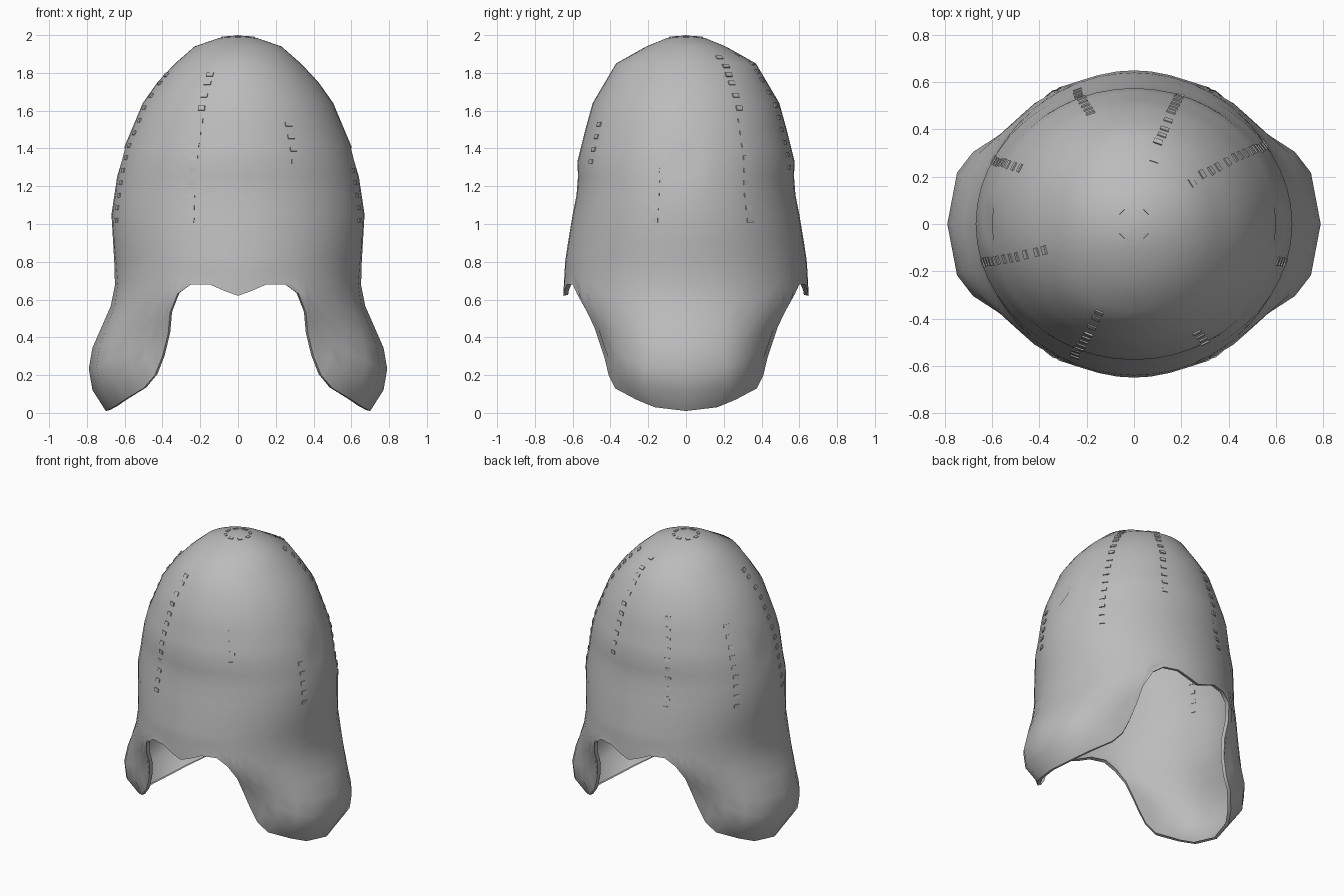
import bpy, bmesh, math
from mathutils import Vector, Matrix

cube = bpy.data.objects.get("Cube")
if cube:
    bpy.data.objects.remove(cube)

grey = bpy.data.materials.new("soft_grey")
grey.use_nodes = True
colour = (0.5, 0.5, 0.5, 1)
grey.diffuse_color = colour
grey.node_tree.nodes["Principled BSDF"].inputs["Base Color"].default_value = colour

# Half widths across (x) and deep (y) at each height, as (z, size)
WIDE = [(2, 0), (1.985, .1), (1.94, .23), (1.8, .39), (1.65, .5), (1.4, .605), (1.25, .64),
        (1.05, .67), (.8, .655), (.62, .65), (.3, .79), (.16, .79), (.07, .745), (.01, .7)]
DEEP = [(2, 0), (1.985, .1), (1.94, .21), (1.85, .37), (1.63, .5), (1.33, .575), (1.2, .57),
        (1, .61), (.8, .64), (.62, .65), (.5, .56), (.36, .47), (.24, .455), (.13, .43), (.01, .28)]
SQUARE = [(2, 2), (.7, 2), (.3, 2.7), (0, 2.7)]

# Lower edge from the front middle round to the flap tip, as (x, z)
EDGE = [(0, .62), (.07, .645), (.15, .68), (.25, .68), (.32, .63), (.36, .53), (.37, .42),
        (.4, .3), (.44, .2), (.5, .13), (.6, .07), (.66, .03), (.7, .01)]
ROWS = [2, 1.985, 1.94, 1.85, 1.75, 1.64, 1.52, 1.41, 1.33, 1.25, 1.15, 1.05, .9]
FLAP_STEPS = 8


def at(table, z):
    for (z0, a), (z1, b) in zip(table, table[1:]):
        if z >= z1:
            return a + (b - a) * min(1, (z0 - z) / (z0 - z1))
    return table[-1][1]


def shell(t, z):
    """Point on the hat; t runs from the front (0) to the left side (pi/2)."""
    p = 2 / at(SQUARE, z)
    s, c = math.sin(t), math.cos(t)
    return Vector((at(WIDE, z) * math.copysign(abs(s) ** p, s),
                   -at(DEEP, z) * math.copysign(abs(c) ** p, c), z))


def finish(name, bm):
    mesh = bpy.data.meshes.new(name)
    bm.to_mesh(mesh)
    bm.free()
    mesh.materials.append(grey)
    ob = bpy.data.objects.new(name, mesh)
    bpy.context.collection.objects.link(ob)
    return ob


# Hat: one quarter, mirrored both ways
bm = bmesh.new()
columns = []
for j, (ex, ez) in enumerate(EDGE):
    t = math.pi / 2 * j / (len(EDGE) - 1)
    t_edge = math.asin(min(1, (ex / at(WIDE, ez)) ** (at(SQUARE, ez) / 2)))
    col = [shell(t, z) for z in ROWS]
    for k in range(1, FLAP_STEPS + 1):
        f = k / FLAP_STEPS
        col.append(shell(t + (t_edge - t) * f, ROWS[-1] + (ez - ROWS[-1]) * f))
    if j == len(EDGE) - 1:
        col[ROWS.index(1.33)].x -= .03          # pinched side vent
    rim = col[-1]
    col.append(Vector((rim.x * .97, rim.y * .96, rim.z + .005)))   # turned-in rim
    for p in col:
        if j == 0:
            p.x = 0
        if j == len(EDGE) - 1:
            p.y = 0
    columns.append([bm.verts.new(p) for p in col])
for a, b in zip(columns, columns[1:]):
    for i in range(len(a) - 1):
        bm.faces.new((a[i], a[i + 1], b[i + 1], b[i]))
bmesh.ops.remove_doubles(bm, verts=bm.verts, dist=.0005)
hat = finish("hat_shell", bm)
mirror = hat.modifiers.new("mirror", 'MIRROR')
mirror.use_axis = (True, True, False)
mirror.merge_threshold = .001

# Stitches: small plates lying on the shell along eight seams
bm = bmesh.new()


def stitch(a, z, size):
    t = a + math.pi / 2
    p = shell(t, z)
    side = (shell(t + .02, z) - shell(t - .02, z)).normalized()
    up = (shell(t, z + .01) - shell(t, z - .01)).normalized()
    out = side.cross(up).normalized()
    frame = Matrix((side, out, side.cross(out))).transposed().to_4x4()
    place = Matrix.Translation(p) @ frame @ Matrix.Diagonal((*size, 1))
    bmesh.ops.create_cube(bm, size=1, matrix=place)


SEAMS = [(34, 1.02, 1.92), (72, 1.3, 1.92), (111, 1.02, 1.65), (153, 1.02, 1.55),
         (196, 1.02, 1.8), (248, 1.02, 1.8), (299, 1.33, 1.56), (344, 1.02, 1.3)]
for angle, low, high in SEAMS:
    z = low
    while z < high:
        stitch(math.radians(angle), z, (.038, .009, .024))
        z += .066 if z < 1.7 else .045
# Ring of stitches round the crown
for k in range(8):
    stitch(math.tau * k / 8, 1.988, (.03, .009, .018))
finish("seam_stitches", bm)

# Smooth shading on the hat only
bpy.ops.object.select_all(action='DESELECT')
hat.select_set(True)
bpy.context.view_layer.objects.active = hat
bpy.ops.object.shade_smooth_by_angle(angle=math.radians(50))
